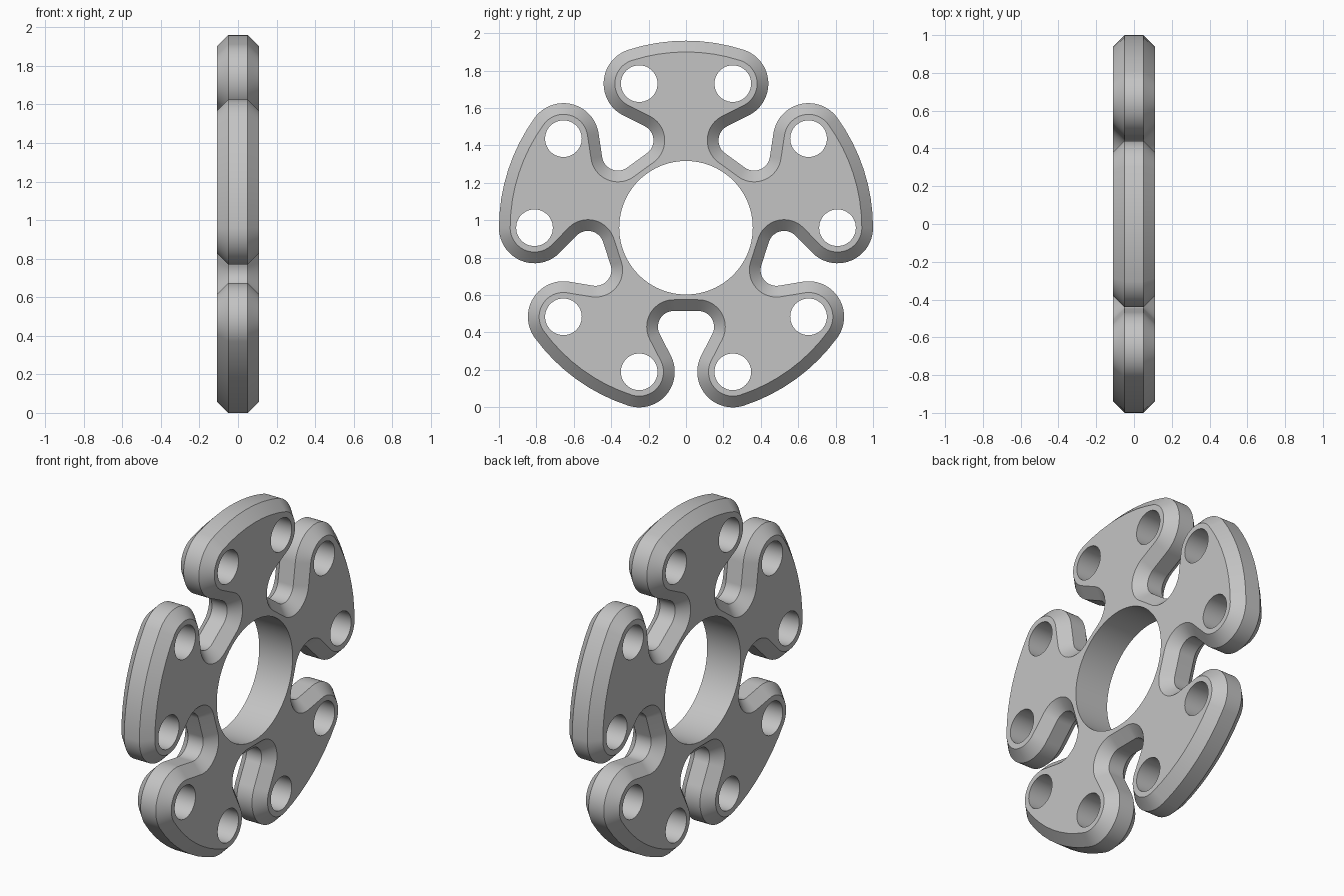
import bpy, bmesh, math
from mathutils import Vector

cube = bpy.data.objects.get("Cube")
if cube:
    bpy.data.objects.remove(cube, do_unlink=True)

ARMS = 5
CENTRE_Z = 0.96
HALF, RIM, BEVEL = 0.11, 0.05, 0.06     # half thickness, half rim width, chamfer
RIM_R, LOBE_R, POCKET_R = 1.0, 0.19, 0.085
BORE_R, HOLE_R = 0.357, 0.098
STEP = math.radians(5)


def polar(radius, angle):
    return Vector((math.cos(angle), math.sin(angle))) * radius


def pocket_centre(arm_angle, side):
    """Centre of the rounded notch corner beside an arm."""
    notch = arm_angle + side * math.pi / ARMS
    return polar(0.53, notch) + polar(0.065, notch - side * math.pi / 2)


# Circles met along the outline, counter-clockwise; negative radius = concave
arm_angles = [math.pi / 2 + k * math.tau / ARMS for k in range(ARMS)]
spread = math.radians(18)
circles, hole_centres = [], []
for a in arm_angles:
    lobes = [polar(RIM_R - LOBE_R, a + s * spread) for s in (-1, 1)]
    hole_centres += lobes
    circles += [(pocket_centre(a, -1), -POCKET_R), (lobes[0], LOBE_R),
                (Vector((0, 0)), RIM_R),
                (lobes[1], LOBE_R), (pocket_centre(a, 1), -POCKET_R)]


def tangent_normal(first, second):
    """Angle of the normal of the line touching two neighbouring circles."""
    (c1, r1), (c2, r2) = first, second
    d = c2 - c1
    ratio = max(-1, min(1, (r1 - r2) / d.length))
    return math.atan2(d.y, d.x) - math.acos(ratio)


def outline(inset):
    """Arcs joined by tangent lines, moved inwards by inset."""
    n = len(circles)
    normals = [tangent_normal(circles[i], circles[(i + 1) % n]) for i in range(n)]
    points = []
    for i, (c, r) in enumerate(circles):
        sweep = (normals[i] - normals[i - 1]) % math.tau
        if r < 0:
            sweep -= math.tau
        count = max(2, math.ceil(abs(sweep) / STEP))
        points += [c + polar(r - inset, normals[i - 1] + sweep * j / count)
                   for j in range(count + 1)]
    return points


def circle(centre, radius, count):
    return [centre + polar(radius, math.tau * j / count) for j in range(count)]


def loft(bm, sections):
    """Wall through closed loops given as (x, points)."""
    rings = [[bm.verts.new((x, p.x, p.y + CENTRE_Z)) for p in pts]
             for x, pts in sections]
    for low, high in zip(rings, rings[1:]):
        for j in range(len(low)):
            k = (j + 1) % len(low)
            bm.faces.new((low[j], low[k], high[k], high[j]))


bm = bmesh.new()

# Chamfered outer wall
loft(bm, [(-HALF, outline(BEVEL)), (-RIM, outline(0)),
          (RIM, outline(0)), (HALF, outline(BEVEL))])

# Centre bore and bolt holes
bores = [(Vector((0, 0)), BORE_R, 96)] + [(c, HOLE_R, 48) for c in hole_centres]
for c, r, count in bores:
    pts = circle(c, r, count)
    loft(bm, [(-HALF, pts), (HALF, pts)])
bmesh.ops.remove_doubles(bm, verts=bm.verts[:], dist=1e-4)

# Flat side faces with the holes left open
for side in (-1, 1):
    edges = [e for e in bm.edges
             if e.is_boundary and all(v.co.x * side > RIM for v in e.verts)]
    bmesh.ops.triangle_fill(bm, use_beauty=True, use_dissolve=False,
                            edges=edges, normal=(side, 0, 0))
bmesh.ops.recalc_face_normals(bm, faces=bm.faces[:])

mesh = bpy.data.meshes.new("slotted_disc")
bm.to_mesh(mesh)
bm.free()
disc = bpy.data.objects.new("slotted_disc", mesh)
bpy.context.collection.objects.link(disc)

# Plain grey
grey = bpy.data.materials.new("plain_grey")
grey.use_nodes = True
colour = (0.55, 0.55, 0.55, 1)
grey.diffuse_color = colour
grey.node_tree.nodes["Principled BSDF"].inputs["Base Color"].default_value = colour
mesh.materials.append(grey)

bpy.ops.object.select_all(action='DESELECT')
disc.select_set(True)
bpy.context.view_layer.objects.active = disc
bpy.ops.object.shade_smooth_by_angle(angle=math.radians(30))
